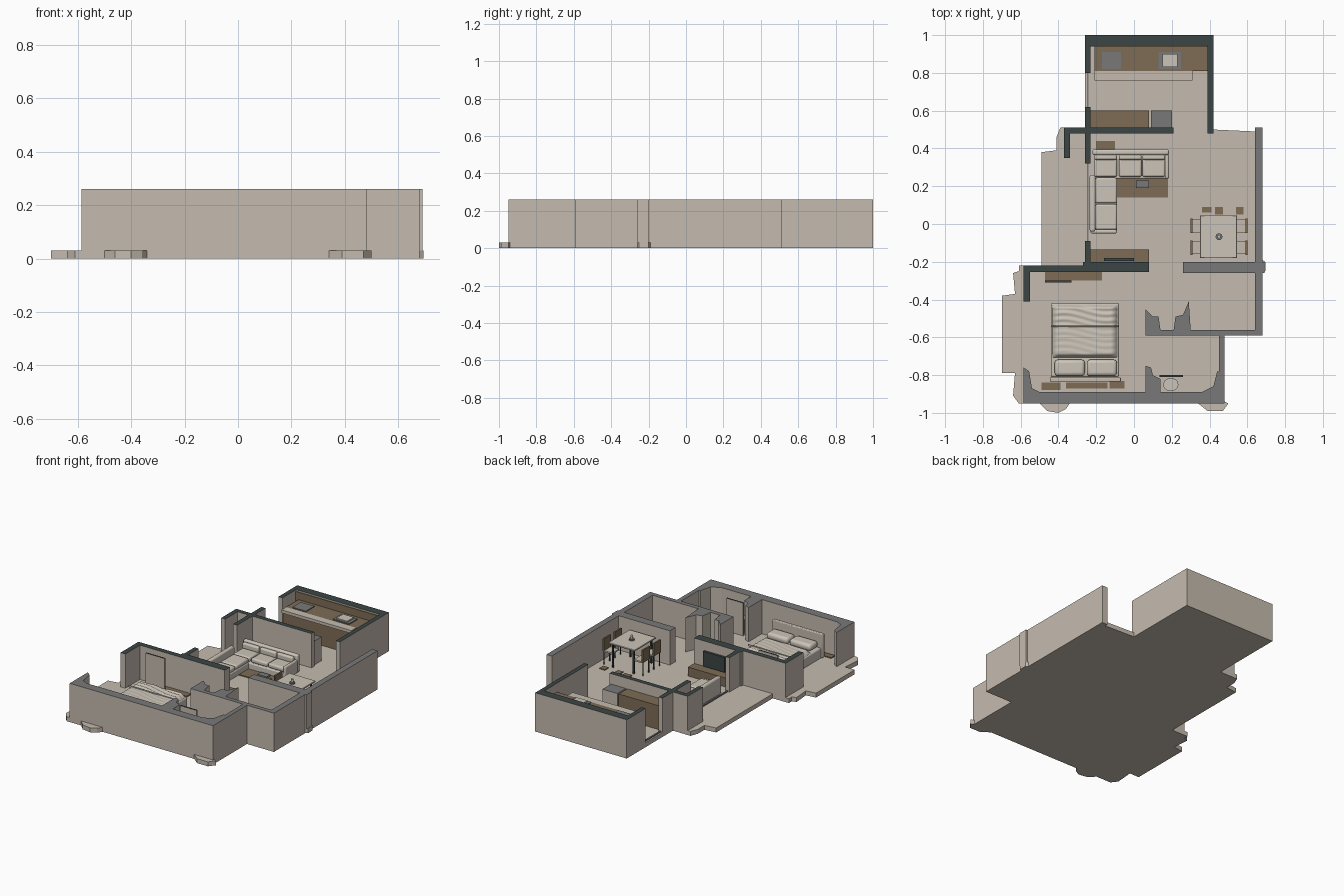
import bpy, bmesh, math

cube = bpy.data.objects.get("Cube")
if cube:
    bpy.data.objects.remove(cube, do_unlink=True)

FLOOR, TOP = 0.03, 0.26


def material(name, rgb):
    m = bpy.data.materials.new(name)
    m.use_nodes = True
    m.diffuse_color = (*rgb, 1)
    m.node_tree.nodes["Principled BSDF"].inputs["Base Color"].default_value = (*rgb, 1)
    return m


plaster = material("warm plaster", (0.56, 0.50, 0.43))
fabric = material("pale fabric", (0.60, 0.55, 0.48))
wood = material("brown wood", (0.21, 0.15, 0.09))
grey = material("mid grey", (0.19, 0.19, 0.19))
slate = material("dark slate", (0.045, 0.06, 0.06))


def finish(name, bm, mats):
    bmesh.ops.recalc_face_normals(bm, faces=bm.faces)
    me = bpy.data.meshes.new(name)
    bm.to_mesh(me)
    bm.free()
    for m in mats:
        me.materials.append(m)
    ob = bpy.data.objects.new(name, me)
    bpy.context.collection.objects.link(ob)
    return ob


def prism(name, outline, z0, z1, mat, cap=None):
    """Extruded outline, optionally with its own colour on the top face."""
    bm = bmesh.new()
    base = bm.faces.new([bm.verts.new((x, y, z0)) for x, y in outline])
    ext = bmesh.ops.extrude_face_region(bm, geom=[base])["geom"]
    for v in ext:
        if isinstance(v, bmesh.types.BMVert):
            v.co.z = z1
    for f in ext:
        if isinstance(f, bmesh.types.BMFace):
            f.material_index = 1 if cap else 0
    return finish(name, bm, [mat, cap] if cap else [mat])


def box(name, x0, x1, y0, y1, z0, z1, mat, cap=None, soft=0):
    ob = prism(name, [(x0, y0), (x1, y0), (x1, y1), (x0, y1)], z0, z1, mat, cap)
    if soft:
        b = ob.modifiers.new("soft edges", "BEVEL")
        b.width, b.segments = soft, 3
        for p in ob.data.polygons:
            p.use_smooth = True
        bpy.context.view_layer.objects.active = ob
        ob.select_set(True)
        bpy.ops.object.shade_smooth_by_angle(angle=math.radians(40))
        ob.select_set(False)
    return ob


# Floor slab with its stepped edge
prism("floor_slab", [
    (-0.26, 1), (0.42, 1), (0.42, 0.5), (0.64, 0.49), (0.64, 0.51), (0.68, 0.51), (0.68, -0.19),
    (0.695, -0.2), (0.695, -0.25), (0.68, -0.26), (0.68, -0.59), (0.48, -0.59), (0.48, -0.94),
    (0.5, -0.95), (0.47, -0.99), (0.39, -0.99), (0.34, -0.95), (-0.34, -0.95), (-0.36, -0.98),
    (-0.4, -1), (-0.46, -0.99), (-0.5, -0.95), (-0.61, -0.95), (-0.64, -0.91), (-0.63, -0.79),
    (-0.7, -0.79), (-0.7, -0.38), (-0.63, -0.37), (-0.64, -0.26), (-0.61, -0.25), (-0.61, -0.22),
    (-0.49, -0.22), (-0.49, 0.38), (-0.41, 0.39), (-0.41, 0.46), (-0.39, 0.51), (-0.26, 0.51),
], 0, FLOOR, plaster)

# Walls with dark tops
for name, x0, x1, y0, y1 in [
    ("kitchen_back_wall", -0.26, 0.42, 0.945, 1),
    ("kitchen_left_wall", 0.39, 0.42, 0.48, 0.945),
    ("kitchen_right_wall", -0.26, -0.23, 0.8, 0.945),
    ("lounge_corner_wall", -0.26, -0.23, 0.32, 0.62),
    ("lounge_back_wall", -0.23, 0.21, 0.48, 0.51),
    ("lounge_wing_wall", -0.37, -0.26, 0.48, 0.51),
    ("lounge_wing_return", -0.37, -0.34, 0.35, 0.48),
    ("lounge_right_stub", -0.26, -0.23, -0.2, -0.09),
    ("television_wall", -0.27, 0.08, -0.255, -0.2),
    ("bedroom_back_wall", -0.585, -0.27, -0.255, -0.22),
    ("bedroom_corner_wall", -0.585, -0.55, -0.41, -0.255),
]:
    box(name, x0, x1, y0, y1, FLOOR, TOP, plaster, slate)

# Walls with grey tops
for name, x0, x1, y0, y1 in [
    ("dining_side_wall", 0.64, 0.68, -0.2, 0.51),
    ("hall_side_wall", 0.64, 0.68, -0.56, -0.26),
    ("dining_divider_wall", 0.26, 0.69, -0.26, -0.2),
    ("hall_front_wall", 0.06, 0.68, -0.59, -0.56),
    ("bathroom_side_wall", 0.45, 0.48, -0.89, -0.59),
    ("front_wall", -0.585, 0.48, -0.95, -0.89),
]:
    box(name, x0, x1, y0, y1, FLOOR, TOP, plaster, grey)

# Tapered piers where partitions meet the walls
for name, outline in [
    ("bathroom_pier_right", [(0.06, -0.56), (0.06, -0.45), (0.1, -0.49), (0.13, -0.49), (0.14, -0.56)]),
    ("bathroom_pier_left", [(0.21, -0.56), (0.22, -0.49), (0.26, -0.48), (0.29, -0.41), (0.3, -0.56)]),
    ("shower_pier", [(0.06, -0.89), (0.06, -0.75), (0.09, -0.76), (0.1, -0.8), (0.14, -0.82), (0.14, -0.89)]),
    ("bathroom_corner_pier", [(0.36, -0.89), (0.42, -0.86), (0.44, -0.78), (0.45, -0.78), (0.45, -0.89)]),
    ("bedroom_corner_pier", [(-0.585, -0.89), (-0.585, -0.76), (-0.555, -0.78), (-0.54, -0.87), (-0.5, -0.89)]),
]:
    prism(name, outline, FLOOR, TOP, plaster, grey)

# Window tracks
for name, y0, y1 in [("lounge_window_track", -0.09, 0.32), ("kitchen_window_track", 0.62, 0.8)]:
    box(name, -0.25, -0.24, y0, y1, FLOOR, 0.037, grey)

# Door leaves
for name, x0, x1, y in [("bedroom_door", -0.47, -0.33, -0.31), ("bathroom_door", 0.135, 0.26, -0.81)]:
    box(name, x0, x1, y, y + 0.01, FLOOR, 0.25, plaster, slate)

# Kitchen counters, hob, sink and appliance
box("kitchen_cabinets", -0.21, 0.31, 0.78, 0.945, FLOOR, 0.18, wood)
box("counter_front_edge", -0.21, 0.31, 0.76, 0.81, 0.18, 0.2, plaster)
box("counter_top", -0.21, 0.39, 0.81, 0.945, 0.18, 0.2, wood)
box("backsplash", -0.23, 0.39, 0.94, 0.945, FLOOR, 0.25, wood)
box("hob", -0.17, -0.07, 0.82, 0.91, 0.2, 0.206, grey)
box("sink", 0.13, 0.25, 0.82, 0.91, 0.2, 0.207, grey)
box("sink_bowl", 0.15, 0.23, 0.83, 0.9, 0.207, 0.215, fabric)
box("rear_counter", -0.23, 0.08, 0.51, 0.6, FLOOR, 0.19, wood)
box("appliance", 0.09, 0.2, 0.51, 0.6, FLOOR, 0.19, plaster, grey)

# Corner sofa
box("sofa_base_back", -0.21, 0.18, 0.24, 0.39, FLOOR, 0.075, fabric, soft=0.006)
box("sofa_base_side", -0.23, -0.09, -0.045, 0.25, FLOOR, 0.075, fabric, soft=0.006)
box("sofa_back_rest", -0.22, 0.185, 0.365, 0.395, FLOOR, 0.15, fabric, soft=0.01)
box("sofa_side_rest", -0.235, -0.205, -0.04, 0.26, FLOOR, 0.15, fabric, soft=0.01)
box("sofa_left_arm", 0.165, 0.185, 0.24, 0.37, FLOOR, 0.12, fabric, soft=0.008)
box("sofa_end_arm", -0.23, -0.09, -0.05, -0.03, FLOOR, 0.1, fabric, soft=0.008)
for i in range(3):
    x = -0.09 + 0.13 * i - 0.115 * (i == 0)
    w = 0.14 if i == 0 else 0.12
    x = (-0.21, -0.08, 0.045)[i]
    box(f"back_seat_cushion_{i}", x, x + 0.12, 0.25, 0.365, 0.075, 0.105, fabric, soft=0.01)
    box(f"back_rest_cushion_{i}", x, x + 0.12, 0.34, 0.368, 0.1, 0.14, fabric, soft=0.01)
for i in range(2):
    y = -0.03 + 0.14 * i
    box(f"side_seat_cushion_{i}", -0.205, -0.09, y, y + 0.135, 0.075, 0.105, fabric, soft=0.01)

# Rugs and floor patches
for name, x0, x1, y0, y1 in [
    ("lounge_rug", -0.09, 0.18, 0.14, 0.24),
    ("sofa_back_mat", -0.2, -0.1, 0.39, 0.44),
    ("bedroom_door_mat", -0.47, -0.17, -0.3, -0.255),
    ("headboard_mat_right", -0.49, -0.39, -0.88, -0.84),
    ("headboard_mat_middle", -0.36, -0.14, -0.87, -0.84),
    ("headboard_mat_left", -0.13, -0.05, -0.87, -0.83),
    ("dining_mat_right", 0.36, 0.41, 0.06, 0.09),
    ("dining_mat_middle", 0.43, 0.47, 0.05, 0.09),
    ("dining_mat_left", 0.54, 0.58, 0.05, 0.09),
]:
    box(name, x0, x1, y0, y1, FLOOR, 0.036, wood)
box("rug_tray", 0.01, 0.08, 0.19, 0.23, 0.036, 0.045, grey)

# Television and its low cabinet
box("television_cabinet", -0.23, 0.08, -0.2, -0.135, FLOOR, 0.09, wood)
box("television", -0.16, 0.0, -0.195, -0.18, 0.1, 0.2, slate)

# Bed with rippled cover
box("bed_base", -0.44, -0.08, -0.81, -0.42, FLOOR, 0.1, fabric, soft=0.008)
box("headboard", -0.445, -0.07, -0.835, -0.812, FLOOR, 0.19, plaster, soft=0.005)
bm = bmesh.new()
bmesh.ops.create_grid(bm, x_segments=24, y_segments=48, size=0.5)
for v in bm.verts:
    x, y = v.co.x, v.co.y
    rim = min(1, (0.5 - max(abs(x), abs(y))) * 12)
    wave = math.sin(55 * y + 4 * math.sin(5 * x)) * (0.003 if y > 0.12 else 0.0012)
    v.co = (-0.26 + 0.36 * x, -0.567 + 0.294 * y, 0.09 + rim * (0.037 + wave))
cover = finish("bed_cover", bm, [fabric])
for p in cover.data.polygons:
    p.use_smooth = True
box("cover_fold", -0.438, -0.082, -0.545, -0.538, 0.12, 0.133, fabric, soft=0.003)
for side, x in (("right", -0.42), ("left", -0.25)):
    box(f"pillow_{side}", x, x + 0.16, -0.805, -0.718, 0.1, 0.145, fabric, soft=0.018)

# Dining table with ornament
box("table_top", 0.35, 0.545, -0.18, 0.045, 0.19, 0.2, fabric, soft=0.003)
for sx, x in (("right", 0.365), ("left", 0.52)):
    for sy, y in (("front", -0.165), ("back", 0.02)):
        box(f"table_leg_{sy}_{sx}", x, x + 0.01, y, y + 0.01, FLOOR, 0.19, slate)
for name, r, z0, z1, mat in [("ornament_dish", 0.018, 0.2, 0.208, grey), ("ornament_vase", 0.009, 0.208, 0.23, fabric)]:
    ring = [(0.45 + r * math.cos(k * math.pi / 8), -0.067 + r * math.sin(k * math.pi / 8)) for k in range(16)]
    prism(name, ring, z0, z1, mat)

# Dining chairs, mirrored across the table
for side, s in (("right", -1), ("left", 1)):
    for row, y in (("front", -0.125), ("back", -0.01)):
        def chair(part, a, b, y0, y1, z0, z1, mat):
            xs = sorted((0.45 + s * a, 0.45 + s * b))
            box(f"chair_{part}_{row}_{side}", *xs, y + y0, y + y1, z0, z1, mat)
        chair("back", 0.14, 0.15, -0.038, 0.038, 0.12, 0.205, wood)
        chair("seat", 0.08, 0.14, -0.035, 0.035, 0.115, 0.125, plaster)
        for n, o in enumerate((-0.033, 0.027)):
            chair(f"leg_{n}", 0.142, 0.148, o, o + 0.006, FLOOR, 0.12, slate)

# Bathroom basin
ring = [(0.195 + 0.04 * math.cos(k * math.pi / 10), -0.85 + 0.035 * math.sin(k * math.pi / 10)) for k in range(20)]
prism("basin", ring, FLOOR, 0.12, fabric)
